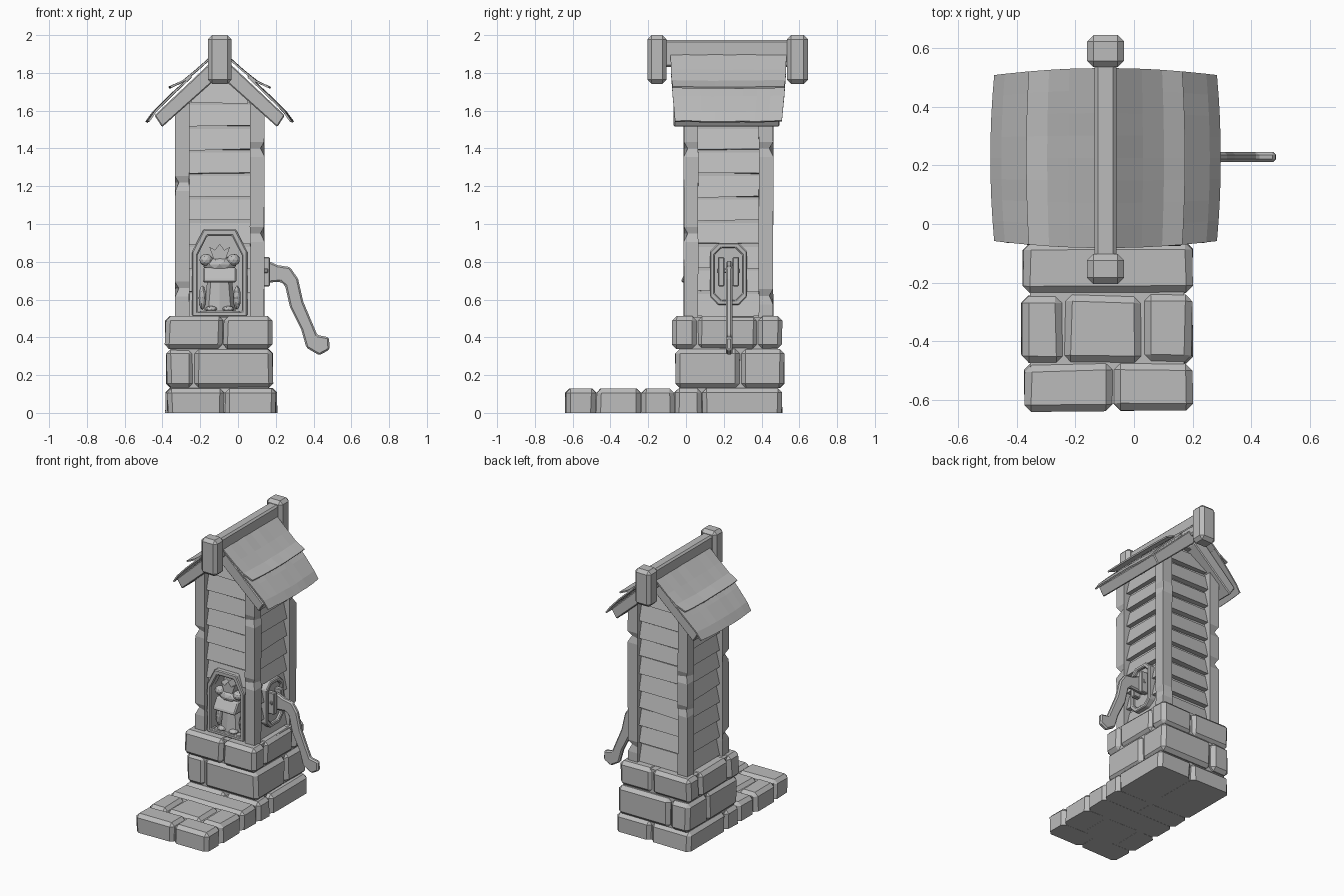
import bpy, bmesh, math, random
from mathutils import Matrix, Vector

random.seed(4)
if "Cube" in bpy.data.objects:
    bpy.data.objects.remove(bpy.data.objects["Cube"])

mat = bpy.data.materials.new("plain grey")
mat.use_nodes = True
GREY = (0.5, 0.5, 0.5, 1)
mat.diffuse_color = GREY
mat.node_tree.nodes["Principled BSDF"].inputs["Base Color"].default_value = GREY

CX, CY = -0.097, 0.225          # tower axis
TOWER = Matrix.Translation((CX, CY, 0))


def finish(name, bm, bevel=0.0, matrix=None):
    """Turn a bmesh into an object, optionally with chamfered edges."""
    bmesh.ops.recalc_face_normals(bm, faces=bm.faces)
    mesh = bpy.data.meshes.new(name)
    bm.to_mesh(mesh)
    bm.free()
    mesh.materials.append(mat)
    ob = bpy.data.objects.new(name, mesh)
    bpy.context.scene.collection.objects.link(ob)
    if matrix:
        ob.matrix_world = matrix
    if bevel:
        mod = ob.modifiers.new("chamfer", 'BEVEL')
        mod.width, mod.segments, mod.limit_method = bevel, 1, 'ANGLE'
    return ob


def place(u, v, t, axis):
    return {'x': (t, u, v), 'y': (u, t, v), 'z': (u, v, t)}[axis]


def prism(bm, pts, a, b, axis):
    """Extrude an outline from a to b along an axis."""
    lo, hi = [[bm.verts.new(place(u, v, t, axis)) for u, v in pts] for t in (a, b)]
    bm.faces.new(lo)
    bm.faces.new(hi)
    for i in range(len(pts)):
        j = (i + 1) % len(pts)
        bm.faces.new((lo[i], lo[j], hi[j], hi[i]))
    return lo + hi


def box(bm, x, y, z, jitter=0.0):
    vs = prism(bm, [(x[0], y[0]), (x[1], y[0]), (x[1], y[1]), (x[0], y[1])], z[0], z[1], 'z')
    for v in vs:
        v.co += Vector((random.uniform(-1, 1), random.uniform(-1, 1), 0)) * jitter


def ring(bm, outer, inner, a, b, axis):
    """Closed frame between two matching outlines."""
    loops = [[bm.verts.new(place(u, v, t, axis)) for u, v in pts]
             for pts, t in ((outer, a), (outer, b), (inner, b), (inner, a))]
    for k in range(4):
        p, q = loops[k], loops[(k + 1) % 4]
        for i in range(len(p)):
            j = (i + 1) % len(p)
            bm.faces.new((p[i], p[j], q[j], q[i]))


def course(name, xs, ys, z):
    """Row of chamfered stones on a grid of joints; edges on the ground stay sharp."""
    bm = bmesh.new()
    for x0, x1 in zip(xs, xs[1:]):
        for y0, y1 in zip(ys, ys[1:]):
            box(bm, (x0 + .002, x1 - .002), (y0 + .002, y1 - .002), z, 0.005)
    bmesh.ops.recalc_face_normals(bm, faces=bm.faces)
    edges = [e for e in bm.edges if max(v.co.z for v in e.verts) > .001]
    bmesh.ops.bevel(bm, geom=edges, offset=.024, segments=1, profile=.5, affect='EDGES')
    return finish(name, bm)


# Stone plinth and front step
course("plinth_bottom", (-.385, -.07, .208), (-.06, .085, .51), (0, .132))
course("plinth_middle", (-.38, -.23, .187), (-.055, .29, .52), (.132, .338))
course("plinth_top", (-.387, -.08, .18), (-.072, .06, .38, .51), (.338, .512))
course("step_front", (-.375, -.07, .2), (-.64, -.475), (0, .13))
course("step_middle", (-.387, -.24, .03, .2), (-.475, -.24), (0, .13))
course("step_back", (-.38, .2), (-.24, -.06), (0, .13))
bm = bmesh.new()
box(bm, (-.358, .158), (-.035, .485), (.001, .507))
box(bm, (-.355, .17), (-.615, -.03), (.001, .108))
finish("mortar_fill", bm)

# Tower core with a gabled top
bm = bmesh.new()
prism(bm, [(-.18, .5), (.18, .5), (.18, 1.62), (0, 1.8), (-.18, 1.62)], -.18, .18, 'y')
core = finish("tower_core", bm, 0, TOWER)

# Overlapping wall boards on four sides
ROWS, STEP = 9, 0.125
walls = []
for k, side in enumerate(("front", "left", "back", "right")):
    bm = bmesh.new()
    for r in range(ROWS + (2 if k % 2 == 0 else 0)):
        z = 0.512 + r * STEP
        half = 0.168 if r < ROWS else (0.15 if r == ROWS else 0.05)
        top = z + STEP - .008
        for v in prism(bm, [(-.215, z), (-.188, top), (-.165, top), (-.165, z)], -half, half, 'x'):
            if v.co.z < z + .01 and r:
                v.co.z += random.uniform(0, .012)
    walls.append(finish(side + "_boards", bm, 0, TOWER @ Matrix.Rotation(k * math.pi / 2, 4, 'Z')))

# Corner posts with chipped outer edges, tops cut to the roof slope
CORNERS = ((-1, -1), (1, -1), (1, 1), (-1, 1))
CHIPS = ((.66, 1.22), (.95, 1.4), (.62, 1.4), (.98, 1.22))
for i, ((sx, sy), chips) in enumerate(zip(CORNERS, CHIPS)):
    bm = bmesh.new()
    levels = [.505, 1.6] + [c + d for c in chips for d in (-.045, 0, .035)]
    prev = None
    for z in sorted(levels):
        cur = []
        for dx, dy in CORNERS:
            chipped = (dx, dy) == (sx, sy) and z in chips
            h = .0395 - (.022 if chipped else random.uniform(0, .003))
            x, y = sx * .1985 + dx * h, sy * .1985 + dy * h
            cur.append(bm.verts.new((x, y, 1.8 - .89 * abs(x) if z == 1.6 else z)))
        if prev:
            for a in range(4):
                b = (a + 1) % 4
                bm.faces.new((prev[a], prev[b], cur[b], cur[a]))
        else:
            bm.faces.new(cur)
        prev = cur
    bm.faces.new(prev)
    finish(f"corner_post_{i + 1}", bm, 0, TOWER)

# Arched niche cut into the front, with a frame
def arch(w, foot, shoulder, neck, top):
    return [(-w, foot), (w, foot), (w, shoulder), (neck, top), (-neck, top), (-w, shoulder)]

bm = bmesh.new()
prism(bm, arch(.122, .4, .84, .068, .942), -.4, -.07, 'y')
cutter = finish("niche_cutter", bm, 0, TOWER)
cutter.hide_render = True
cutter.hide_set(True)
for ob in (core, walls[0]):
    mod = ob.modifiers.new("niche", 'BOOLEAN')
    mod.operation, mod.object, mod.solver = 'DIFFERENCE', cutter, 'EXACT'
bm = bmesh.new()
ring(bm, arch(.146, .512, .855, .085, .972), arch(.117, .535, .835, .065, .937), -.232, -.17, 'y')
finish("niche_frame", bm, .006, TOWER)

# Roof slabs, two layers of curved covering on each slope
def sheet(bm, side, profile, bow):
    cols, rows = 8, []
    for d, z in profile:
        half = .307 - .17 * d * d
        row = []
        for c in range(cols + 1):
            t = c / cols * 2 - 1
            e = (1 - t * t) * bow * d / .4
            row.append(bm.verts.new((side * (d + e), t * half, z - e * .4 + random.uniform(-.002, .002))))
        rows.append(row)
    for p, q in zip(rows, rows[1:]):
        for c in range(cols):
            bm.faces.new((p[c], p[c + 1], q[c + 1], q[c]))

for side, label in ((-1, "right"), (1, "left")):
    bm = bmesh.new()
    prism(bm, [(0, 1.9), (side * .345, 1.575), (side * .305, 1.513), (0, 1.785)], -.29, .27, 'y')
    finish(label + "_roof_slab", bm, .006, TOWER)
    for part, profile in (("upper", [(.02, 1.905), (.12, 1.815), (.19, 1.757), (.26, 1.725)]),
                          ("lower", [(.15, 1.78), (.26, 1.677), (.34, 1.596), (.376, 1.545)])):
        bm = bmesh.new()
        sheet(bm, side, profile, .014)
        ob = finish(f"{label}_roof_{part}_cover", bm, 0, TOWER)
        mod = ob.modifiers.new("thickness", 'SOLIDIFY')
        mod.thickness, mod.offset = .01, 0

# Ridge beam and its end blocks
bm = bmesh.new()
box(bm, (-.038, .038), (-.36, .36), (1.83, 1.975))
finish("ridge_beam", bm, .012, TOWER)
for label, y in (("front", (-.43, -.327)), ("back", (.31, .42))):
    bm = bmesh.new()
    box(bm, (-.063, .063), y, (1.742, 2.0))
    finish(label + "_ridge_block", bm, .022, TOWER)

# Octagonal pump mount on the left wall
def octagon(w, h, c):
    return [(-w + c, -h), (w - c, -h), (w, -h + c), (w, h - c), (w - c, h), (-w + c, h), (-w, h - c), (-w, -h + c)]

mount = Matrix.Translation((CX, CY, .735))
bm = bmesh.new()
ring(bm, octagon(.098, .165, .045), octagon(.073, .138, .036), .17, .236, 'x')
finish("mount_frame", bm, .006, mount)
bm = bmesh.new()
prism(bm, octagon(.08, .145, .04), .17, .216, 'x')
finish("mount_plate", bm, 0, mount)
bm = bmesh.new()
for s in (-1, 1):
    box(bm, (.2, .266), sorted((s * .022, s * .056)), (-.065, .09))
box(bm, (.235, .255), (-.062, .062), (.005, .03))
finish("mount_brackets", bm, .005, mount)

# Curved pump handle
bm = bmesh.new()
prism(bm, [(.11, .805), (.16, .805), (.21, .782), (.275, .772), (.318, .71), (.345, .59), (.42, .412), (.482, .4),
           (.485, .335), (.43, .305), (.362, .345), (.335, .44), (.275, .56), (.25, .672), (.225, .695), (.11, .685)],
      .212, .245, 'y')
finish("pump_handle", bm, .009)

# Crowned frog statuette in the niche
def ball(bm, pos, size):
    m = Matrix.Translation(pos) @ Matrix.Diagonal((*size, 1))
    bmesh.ops.create_icosphere(bm, subdivisions=2, radius=1, matrix=m)

def cone(bm, pos, r1, r2, h, sides=8):
    m = Matrix.Translation(pos) @ Matrix.Diagonal((1, .7, 1, 1))
    bmesh.ops.create_cone(bm, cap_ends=True, segments=sides, radius1=r1, radius2=r2, depth=h, matrix=m)

frog = Matrix.Translation((CX, .07, 0))
bm = bmesh.new()
box(bm, (-.11, .11), (-.07, .07), (.505, .54))
finish("statue_base", bm, .008, frog)
bm = bmesh.new()
cone(bm, (0, 0, .62), .085, .065, .17)
for s in (-1, 1):
    ball(bm, (s * .092, -.01, .61), (.02, .03, .065))
    ball(bm, (s * .045, -.045, .55), (.033, .03, .016))
finish("frog_body", bm, 0, frog)
bm = bmesh.new()
prism(bm, [(.05, .69), (-.095, .69), (-.095, .705), (-.055, .77), (.05, .77)], -.088, .088, 'x')
finish("frog_jaw", bm, .012, frog)
bm = bmesh.new()
ball(bm, (0, -.005, .785), (.092, .062, .045))
for s in (-1, 1):
    ball(bm, (s * .072, -.03, .81), (.036, .034, .032))
finish("frog_head", bm, 0, frog)
bm = bmesh.new()
prism(bm, [(-.032, .815), (.032, .815), (.055, .88), (.025, .862), (0, .895), (-.025, .862), (-.055, .88)],
      -.045, .015, 'y')
finish("frog_crown", bm, 0, frog)
